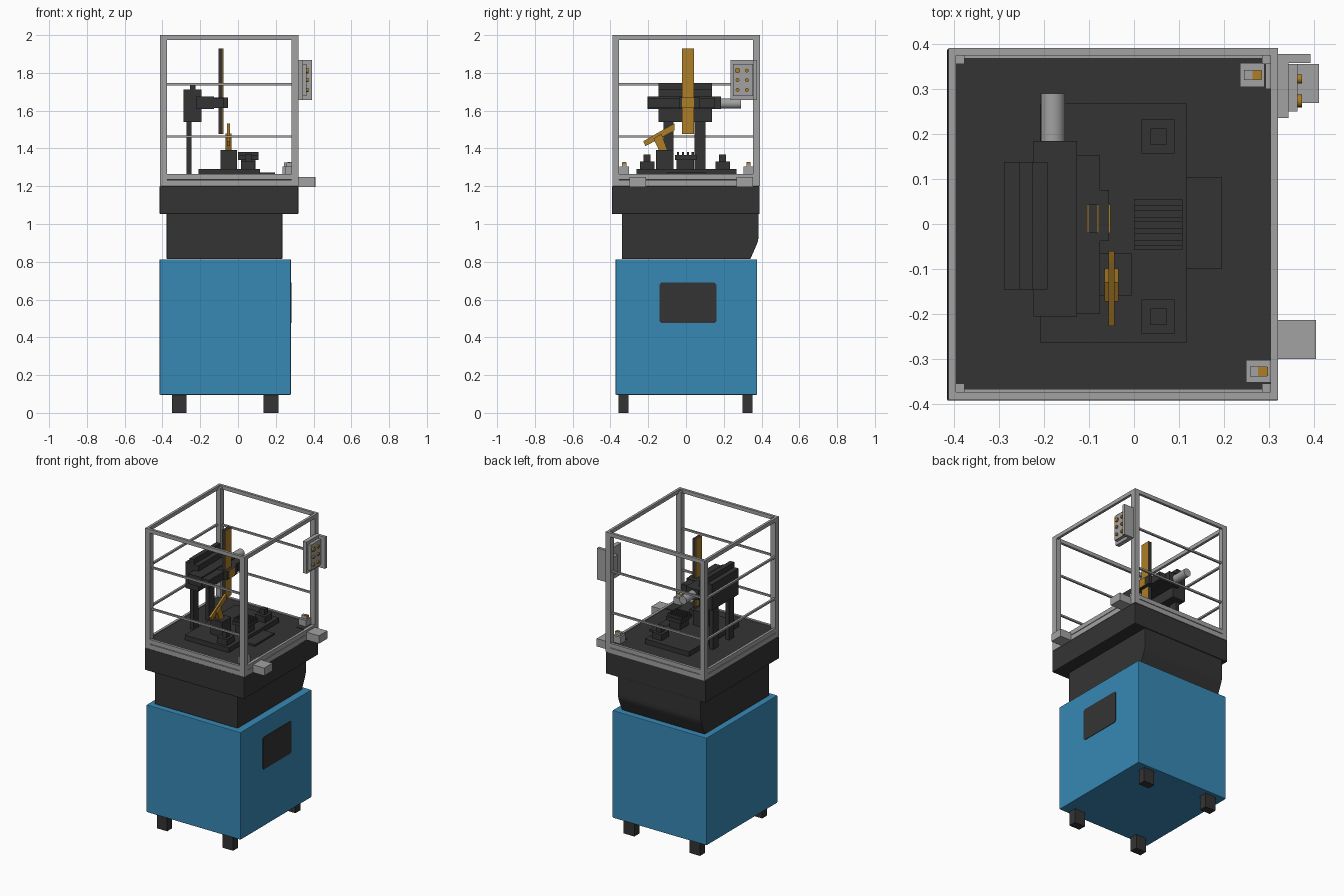
import bpy, bmesh, math
from mathutils import Matrix, Vector

if "Cube" in bpy.data.objects:
    bpy.data.objects.remove(bpy.data.objects["Cube"])


def material(name, r, g, b):
    m = bpy.data.materials.new(name)
    m.diffuse_color = (r, g, b, 1)
    m.use_nodes = True
    m.node_tree.nodes["Principled BSDF"].inputs["Base Color"].default_value = m.diffuse_color
    return m


BLUE = material("cabinet blue", 0.038, 0.25, 0.46)
DARK = material("charcoal", 0.034, 0.034, 0.034)
GREY = material("aluminium grey", 0.36, 0.36, 0.36)
BRASS = material("brass", 0.42, 0.21, 0.02)


def finish(name, bm, mat, bevel=0.0):
    bmesh.ops.recalc_face_normals(bm, faces=bm.faces)
    me = bpy.data.meshes.new(name)
    bm.to_mesh(me)
    bm.free()
    me.materials.append(mat)
    ob = bpy.data.objects.new(name, me)
    bpy.context.collection.objects.link(ob)
    if bevel:
        mod = ob.modifiers.new("bevel", 'BEVEL')
        mod.width = bevel
        mod.segments = 2
    return ob


def box(name, x, y, z, mat, bevel=0.0):
    """Box from (min, max) ranges."""
    bm = bmesh.new()
    bmesh.ops.create_cube(bm, size=1)
    for v in bm.verts:
        v.co = Vector([r[0] if c < 0 else r[1] for c, r in zip(v.co, (x, y, z))])
    return finish(name, bm, mat, bevel)


def profile_yz(name, pts, x0, x1, mat, bevel=0.0):
    """Side profile (y, z) extruded along x."""
    bm = bmesh.new()
    f = bm.faces.new([bm.verts.new((x0, y, z)) for y, z in pts])
    r = bmesh.ops.extrude_face_region(bm, geom=[f])
    vs = [g for g in r["geom"] if isinstance(g, bmesh.types.BMVert)]
    bmesh.ops.translate(bm, verts=vs, vec=(x1 - x0, 0, 0))
    return finish(name, bm, mat, bevel)


def cylinder(name, centre, radius, depth, axis, mat, sides=24):
    bm = bmesh.new()
    rot = Vector((0, 0, 1)).rotation_difference(Vector(axis)).to_matrix().to_4x4()
    bmesh.ops.create_cone(bm, cap_ends=True, segments=sides, radius1=radius, radius2=radius,
                          depth=depth, matrix=Matrix.Translation(centre) @ rot)
    for f in bm.faces:
        f.smooth = len(f.verts) == 4
    for e in bm.edges:
        e.smooth = all(f.smooth for f in e.link_faces)
    return finish(name, bm, mat)


# Cabinet with feet and side vent
box("cabinet", (-.415, .28), (-.373, .376), (.096, .813), BLUE, .004)
for x in ((-.35, -.273), (.135, .214)):
    for y in ((-.357, -.304), (.30, .352)):
        box("foot", x, y, (0, .1), DARK)
a, b, c, d, k = -.14, .161, .475, .69, .01
profile_yz("side_vent", [(a + k, c), (b - k, c), (b, c + k), (b, d - k), (b - k, d),
                         (a + k, d), (a, d - k), (a, c + k)], .276, .283, DARK)

# Neck with sloped back, and table block
profile_yz("neck", [(-.339, .815), (.341, .815), (.376, .895), (.382, .915), (.384, .935),
                    (.384, 1.06), (-.339, 1.06)], -.378, .235, DARK, .003)
box("table_block", (-.415, .32), (-.392, .389), (1.053, 1.2), DARK, .004)
box("table_top", (-.40, .305), (-.377, .375), (1.19, 1.26), DARK)

# Guard frame
X0, X1, Y0, Y1 = -.412, .32, -.39, .391


def ring(name, z, w):
    for y in ((Y0, Y0 + w), (Y1 - w, Y1)):
        box(name, (X0, X1), y, z, GREY)
    for x in ((X0, X0 + w), (X1 - w, X1)):
        box(name, x, (Y0 + w, Y1 - w), z, GREY)


ring("sill_rail", (1.2, 1.232), .018)
ring("lower_rail", (1.236, 1.265), .017)
ring("top_rail", (1.975, 2.0), .017)
for x in ((X0, X0 + .036), (X1 - .036, X1)):
    for y in ((Y0, Y0 + .036), (Y1 - .036, Y1)):
        box("corner_post", x, y, (1.232, 1.99), GREY)

# Guard bars on three sides, work side stays open
for z in (1.463, 1.74):
    zz = (z - .006, z + .006)
    for y in (Y0 + .018, Y1 - .018):
        box("guard_bar", (X0 + .02, X1 - .02), (y - .006, y + .006), zz, GREY)
    box("guard_bar", (X0, X0 + .014), (Y0 + .02, Y1 - .02), zz, GREY)

# Base plates on the table
box("base_plate", (-.209, .116), (-.263, .267), (1.255, 1.292), DARK)
box("side_plate", (.11, .195), (-.10, .104), (1.255, 1.272), DARK)

# Gantry columns and head
for y in ((-.119, -.066), (.045, .103)):
    box("gantry_column", (-.272, -.246), y, (1.255, 1.56), DARK)
box("gantry_beam", (-.288, -.192), (-.145, .138), (1.54, 1.713), DARK)
box("gantry_cap", (-.255, -.225), (-.145, .138), (1.70, 1.747), DARK)
box("cross_slide", (-.223, -.127), (-.205, .184), (1.608, 1.675), DARK)
box("slide_front", (-.13, -.075), (-.20, .153), (1.613, 1.667), DARK)
box("slide_carriage", (-.127, -.055), (-.038, .075), (1.613, 1.669), DARK)
cylinder("slide_motor", (-.18, .232, 1.638), .027, .116, (0, 1, 0), GREY)

# Vertical tool bar with brass faces
box("tool_bar", (-.101, -.081), (-.02, .043), (1.476, 1.93), DARK)
for x in ((-.104, -.101), (-.081, -.052)):
    thin = x[1] - x[0] < .01
    if thin:
        box("tool_plate_rear", x, (-.02, .043), (1.477, 1.929), BRASS)
box("tool_plate_front", (-.081, -.078), (-.02, .043), (1.477, 1.929), BRASS)
box("tool_plate_cover", (-.055, -.052), (-.02, .043), (1.613, 1.669), BRASS)

# Clamp pedestal and tilted brass clamp
box("clamp_pedestal", (-.092, -.006), (-.16, -.066), (1.28, 1.391), DARK)
profile_yz("clamp_stem", [(-.172, 1.452), (-.130, 1.478), (-.098, 1.39), (-.143, 1.39)],
           -.065, -.034, BRASS)
profile_yz("clamp_arm", [(-.226, 1.438), (-.215, 1.412), (-.06, 1.495), (-.06, 1.533),
                         (-.085, 1.52)], -.057, -.043, BRASS)

# Work fixture with slats
box("fixture_body", (.015, .093), (-.05, .042), (1.285, 1.345), DARK)
box("fixture_top", (.0, .108), (-.058, .055), (1.34, 1.364), DARK)
for i in range(4):
    y = -.048 + i * .026
    box("fixture_slat", (.0, .108), (y, y + .012), (1.36, 1.38), DARK)

# Support blocks either side of the fixture
for s in (-1, 1):
    y = .2 * s - .006
    box("support_block", (.017, .09), (y - .038, y + .038), (1.285, 1.332), DARK)
    box("support_pin", (.037, .072), (y - .018, y + .018), (1.33, 1.367), DARK)

# Push buttons on outrigger boxes beside the work side
for y, x1 in (((-.30, -.213), .404), ((.268, .355), .411)):
    box("outrigger_box", (.318, x1), y, (1.197, 1.249), GREY)
    box("outrigger_mount", (.243, .304), y, (1.24, 1.263), DARK)

# Corner sensors with brass tips
for x, y in (((.248, .303), (-.352, -.302)), ((.235, .29), (.304, .357))):
    cx, cy = sum(x) / 2, sum(y) / 2
    box("corner_sensor", x, y, (1.25, 1.305), GREY)
    box("sensor_head", (cx - .018, cx + .02), (cy - .011, cy + .011), (1.30, 1.325), GREY)
    box("sensor_tip", (cx, cx + .022), (cy - .01, cy + .01), (1.315, 1.328), BRASS)

# Control panel with side wing and buttons
box("control_panel", (.315, .343), (.235, .377), (1.657, 1.868), GREY)
box("panel_face", (.34, .363), (.25, .355), (1.678, 1.848), GREY)
box("panel_wing", (.335, .392), (.357, .377), (1.657, 1.868), GREY)
box("panel_bracket", (.292, .32), (.30, .377), (1.70, 1.82), GREY)
for i, z in enumerate((1.71, 1.762, 1.812)):
    for j, y in enumerate((.273, .322)):
        big = i == 2 and j == 0
        cylinder("panel_button", (.367, y, z), .014 if big else .01, .012, (1, 0, 0), BRASS, 16)
